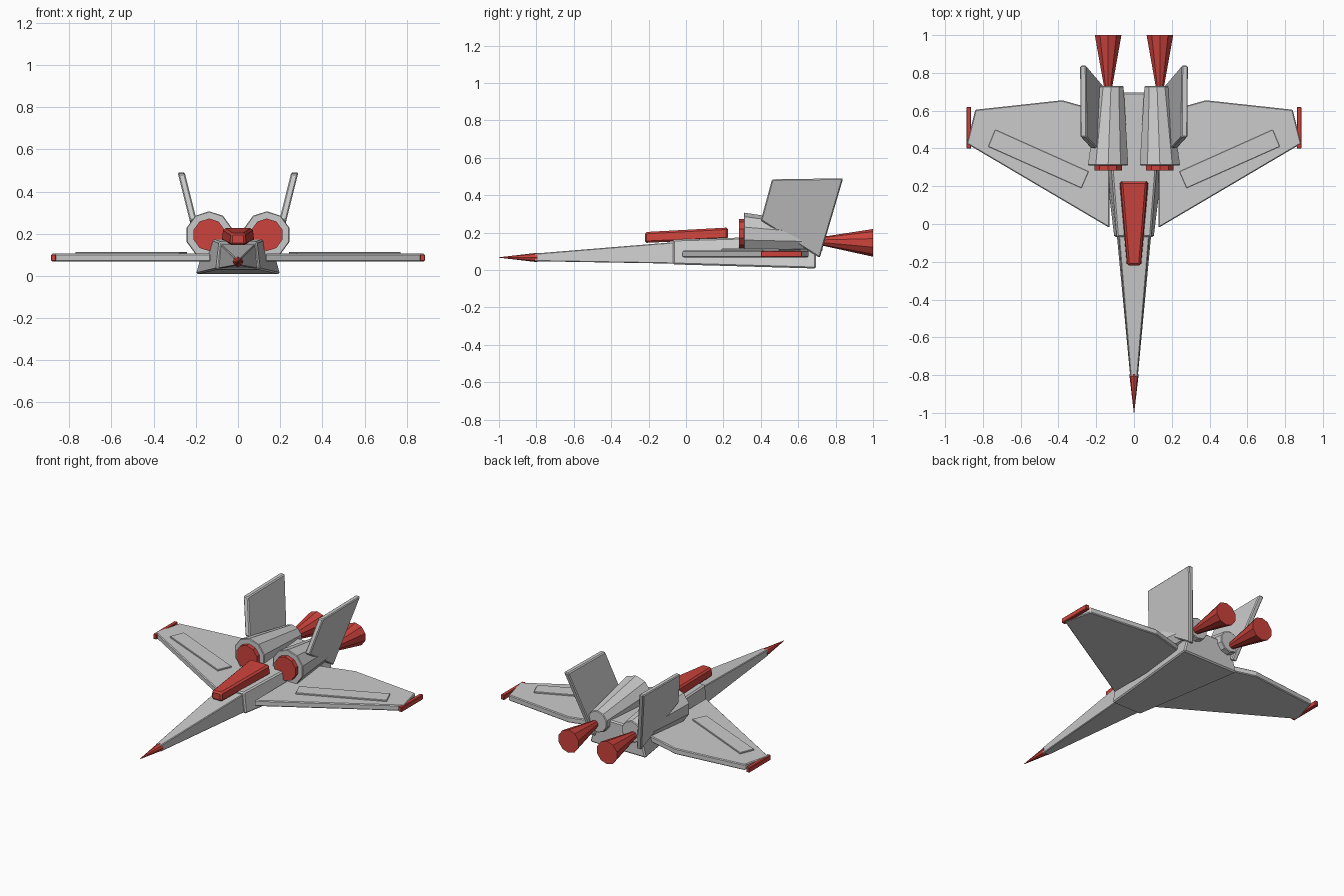
import bpy, bmesh, math
from mathutils import Vector

cube = bpy.data.objects.get("Cube")
if cube:
    bpy.data.objects.remove(cube, do_unlink=True)


def material(name, colour):
    m = bpy.data.materials.new(name)
    m.use_nodes = True
    m.diffuse_color = colour
    m.node_tree.nodes["Principled BSDF"].inputs["Base Color"].default_value = colour
    return m


GREY = material("light grey", (0.6, 0.6, 0.6, 1))
RED = material("red", (0.6, 0.055, 0.045, 1))


def loft(name, mat, start, end, bevel=0.0):
    """Close the solid between two matching rings of points."""
    bm = bmesh.new()
    a = [bm.verts.new(p) for p in start]
    b = [bm.verts.new(p) for p in end]
    n = len(a)
    bm.faces.new(a)
    bm.faces.new(b)
    for i in range(n):
        j = (i + 1) % n
        bm.faces.new((a[i], a[j], b[j], b[i]))
    bmesh.ops.remove_doubles(bm, verts=bm.verts, dist=0.0001)
    bmesh.ops.recalc_face_normals(bm, faces=bm.faces)
    mesh = bpy.data.meshes.new(name)
    bm.to_mesh(mesh)
    bm.free()
    mesh.materials.append(mat)
    obj = bpy.data.objects.new(name, mesh)
    bpy.context.collection.objects.link(obj)
    if bevel:
        mod = obj.modifiers.new("chamfer", "BEVEL")
        mod.width = bevel
        mod.segments = 1
        mod.limit_method = 'ANGLE'
        mod.angle_limit = math.radians(40)
    return obj


def section(y, bottom, top, low, high):
    """Trapezoid cross-section with half widths bottom and top."""
    return [(-bottom, y, low), (bottom, y, low), (top, y, high), (-top, y, high)]


def ring(x, y, z, radius, sides=10):
    """Circle facing along y with a corner at the top."""
    steps = [2 * math.pi * i / sides for i in range(sides)]
    return [(x + radius * math.sin(t), y, z + radius * math.cos(t)) for t in steps]


def slab(name, mat, outline, low, high, bevel):
    return loft(name, mat, [(x, y, low) for x, y in outline],
                [(x, y, high) for x, y in outline], bevel)


# Fuselage, nose and cockpit
loft("fuselage", GREY, section(-0.07, 0.105, 0.09, 0.03, 0.163),
     section(0.695, 0.2, 0.15, 0.008, 0.185), 0.008)
loft("nose", GREY, section(-0.81, 0.02, 0.018, 0.047, 0.088),
     section(-0.05, 0.092, 0.082, 0.034, 0.15), 0.004)
loft("nose_tip", RED, ring(0, -1.0, 0.067, 0.001, 8), ring(0, -0.795, 0.067, 0.025, 8))
loft("cockpit", RED, section(-0.22, 0.038, 0.034, 0.145, 0.203),
     section(0.225, 0.078, 0.07, 0.165, 0.227), 0.01)

wing_outline = [(0.13, -0.02), (0.885, 0.425), (0.84, 0.605), (0.38, 0.655), (0.13, 0.585)]
panel_outline = [(0.24, 0.278), (0.278, 0.19), (0.772, 0.41), (0.735, 0.50)]
tip_outline = [(0.862, 0.40), (0.886, 0.40), (0.886, 0.62), (0.862, 0.62)]
fin_outline = [(0.40, 0.265), (0.46, 0.485), (0.84, 0.49), (0.715, 0.065)]

for side, label in ((1, "left"), (-1, "right")):
    def mirrored(points):
        return [(side * x, y) for x, y in points]

    # Wing with raised panel and tip light
    slab(label + "_wing", GREY, mirrored(wing_outline), 0.068, 0.105, 0.005)
    slab(label + "_wing_panel", GREY, mirrored(panel_outline), 0.1, 0.114, 0.002)
    slab(label + "_wing_tip", RED, mirrored(tip_outline), 0.07, 0.102, 0.003)

    # Engine, intake and exhaust
    ex = side * 0.137
    engine = loft(label + "_engine", GREY, ring(ex, 0.31, 0.195, 0.112),
                  ring(side * 0.122, 0.73, 0.172, 0.07), 0.004)
    engine.modifiers["chamfer"].angle_limit = math.radians(60)
    loft(label + "_intake", RED, ring(ex, 0.283, 0.195, 0.077), ring(ex, 0.33, 0.195, 0.077))
    loft(label + "_exhaust", RED, ring(ex, 0.70, 0.155, 0.018), ring(ex, 1.0, 0.145, 0.074))

    # Tail fin leaning outward
    faces = [[(side * (0.268 + 0.25 * (z - 0.485) + offset), y, z) for y, z in fin_outline]
             for offset in (-0.017, 0.017)]
    loft(label + "_tail_fin", GREY, faces[0], faces[1], 0.006)
